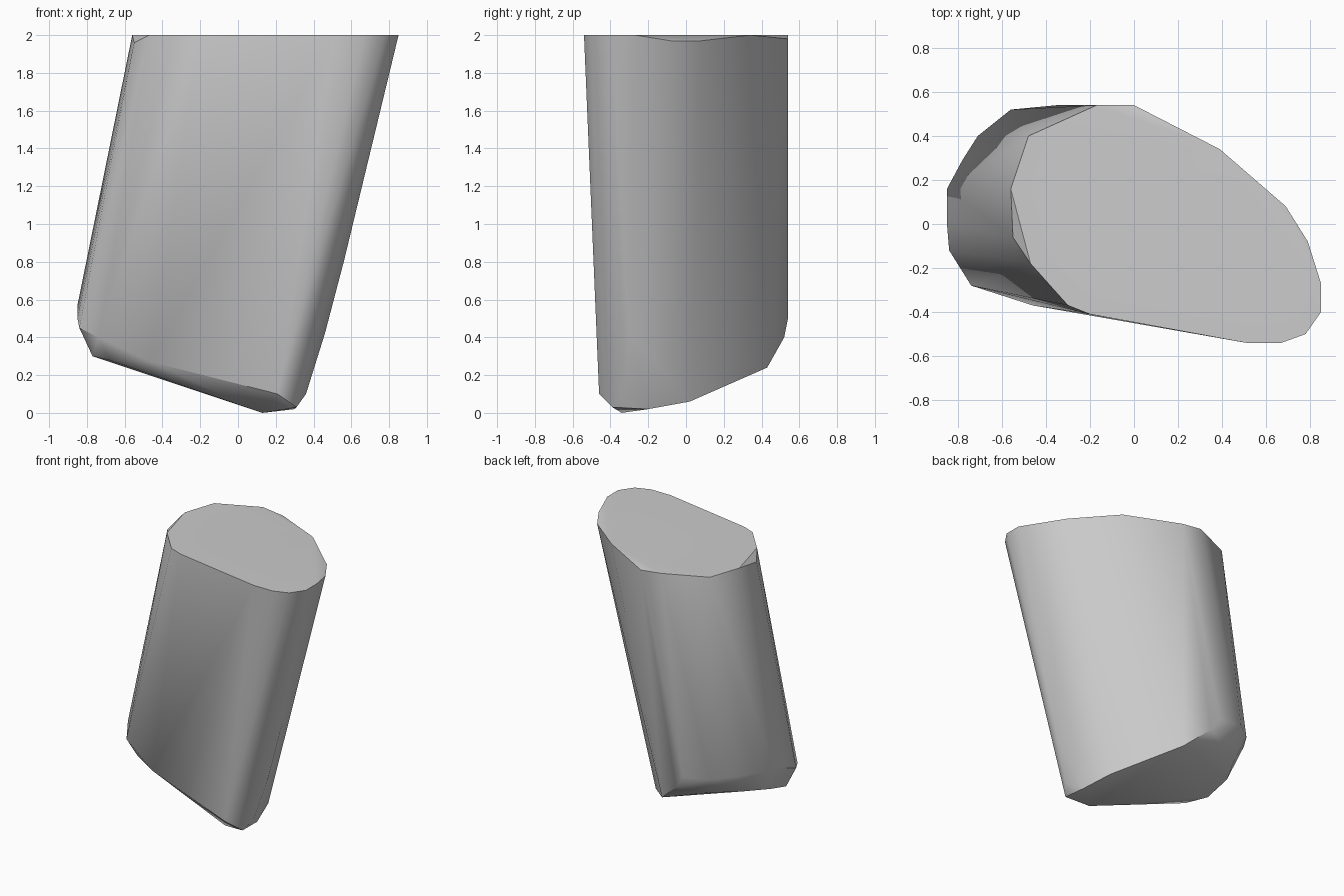
import bpy
import bmesh
import math

cube = bpy.data.objects.get("Cube")
if cube:
    bpy.data.objects.remove(cube, do_unlink=True)

grey = bpy.data.materials.new("stone_grey")
grey.use_nodes = True
colour = (0.6, 0.6, 0.6, 1)
grey.diffuse_color = colour
grey.node_tree.nodes["Principled BSDF"].inputs["Base Color"].default_value = colour

# Nearly level cut at the top
top_rim = [(-.55, -.06, 1.96), (-.47, -.18, 2), (-.3, -.37, 2), (-.2, -.41, 2),
           (.43, -.52, 2), (.51, -.54, 2), (.67, -.54, 2), (.78, -.5, 2),
           (.85, -.4, 2), (.85, -.27, 2), (.79, -.08, 1.97), (.69, .08, 1.97),
           (.39, .34, 2), (0, .54, 1.98), (-.17, .54, 2), (-.48, .4, 2), (-.56, .16, 2)]
# Lower end of the leaning sides
shoulder = [(-.85, .16, .57), (-.85, 0, .5), (-.84, -.12, .45), (-.74, -.28, .4),
            (-.46, -.37, .27), (.21, -.46, .1), (.36, -.33, .1), (.46, -.3, .42),
            (.56, -.3, .8), (-.28, .52, .4), (-.35, .54, .5), (-.56, .52, .53),
            (-.71, .4, .55), (-.78, .29, .55)]
# Slanted underside
underside = [(.13, -.34, 0), (.31, -.39, .03), (.3, -.2, .02), (.24, .02, .06),
             (-.1, .43, .24), (-.5, .42, .38), (-.68, .3, .39), (-.78, .1, .36),
             (-.77, -.1, .3), (-.68, -.24, .28)]

# Convex solid around the three outlines
bm = bmesh.new()
for point in top_rim + shoulder + underside:
    bm.verts.new(point)
hull = bmesh.ops.convex_hull(bm, input=bm.verts[:])
loose = [v for v in bm.verts if not v.link_faces]
bmesh.ops.delete(bm, geom=loose, context="VERTS")
bmesh.ops.recalc_face_normals(bm, faces=bm.faces[:])
mesh = bpy.data.meshes.new("leaning_block")
bm.to_mesh(mesh)
bm.free()
block = bpy.data.objects.new("leaning_block", mesh)
bpy.context.collection.objects.link(block)
mesh.materials.append(grey)

# Smooth sides, crisp cut edges
bpy.ops.object.select_all(action="DESELECT")
block.select_set(True)
bpy.context.view_layer.objects.active = block
bpy.ops.object.shade_smooth_by_angle(angle=math.radians(35))
